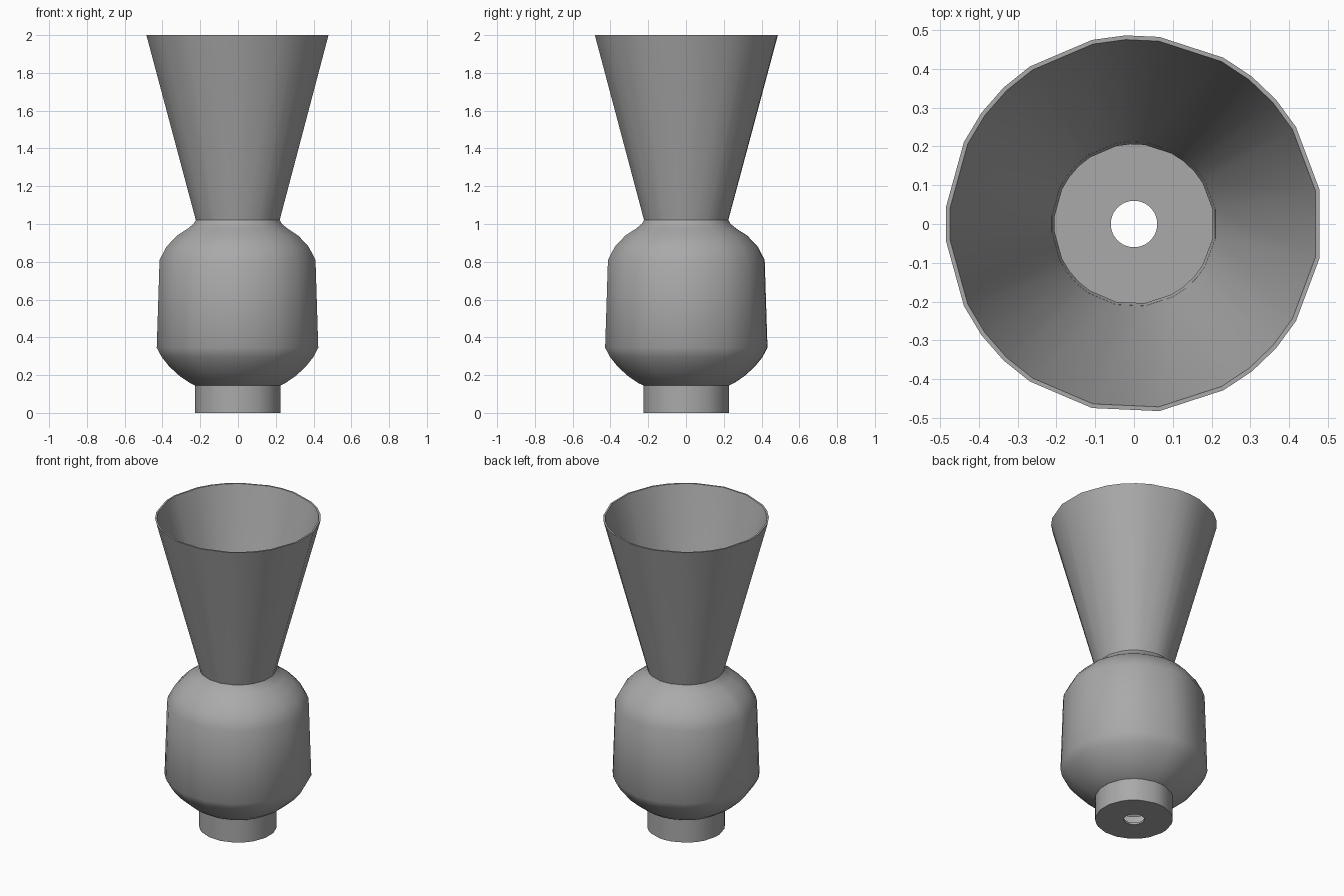
import bpy
import bmesh
from math import cos, sin, tau, radians

cube = bpy.data.objects.get("Cube")
if cube:
    bpy.data.objects.remove(cube)

# One plain grey for every part
grey = bpy.data.materials.new("plain grey")
grey.use_nodes = True
colour = (0.4, 0.4, 0.4, 1)
grey.diffuse_color = colour
grey.node_tree.nodes["Principled BSDF"].inputs["Base Color"].default_value = colour

SIDES = 35
SKIPPED = {0, 2, 7, 11, 16, 19, 24, 26, 28, 33}
FULL = [tau * k / SIDES for k in range(SIDES)]
UNEVEN = [a for k, a in enumerate(FULL) if k not in SKIPPED]
WALL = 0.011


def revolve(name, profile, angles):
    """Spin a closed (radius, height) profile around the z axis."""
    bm = bmesh.new()
    rings = [[bm.verts.new((r * cos(a), r * sin(a), z)) for r, z in profile]
             for a in angles]
    count = len(profile)
    for i, ring in enumerate(rings):
        after = rings[(i + 1) % len(rings)]
        for j in range(count):
            k = (j + 1) % count
            bm.faces.new((ring[j], after[j], after[k], ring[k]))
    bmesh.ops.recalc_face_normals(bm, faces=bm.faces)
    mesh = bpy.data.meshes.new(name)
    bm.to_mesh(mesh)
    bm.free()
    mesh.materials.append(grey)
    obj = bpy.data.objects.new(name, mesh)
    bpy.context.collection.objects.link(obj)
    bpy.ops.object.select_all(action='DESELECT')
    obj.select_set(True)
    bpy.context.view_layer.objects.active = obj
    bpy.ops.object.shade_smooth_by_angle(angle=radians(40))
    return obj


def shell(outer):
    """Close an open outer profile with an inner wall."""
    return outer + [(r - WALL, z) for r, z in reversed(outer)]


# Hollow body: foot, rounded belly and shoulder
revolve("body", shell([
    (0.228, 0), (0.228, 0.145), (0.255, 0.158), (0.31, 0.195), (0.365, 0.245),
    (0.405, 0.295), (0.432, 0.345), (0.417, 0.81), (0.38, 0.88),
    (0.325, 0.938), (0.265, 0.977), (0.237, 1.0), (0.224, 1.02)]), UNEVEN)

# Flared funnel with a small lip inside the neck
revolve("funnel", [
    (0.219, 1.0), (0.224, 1.02), (0.487, 2), (0.476, 2),
    (0.217, 1.03), (0.206, 1.0)], UNEVEN)

# Foot plate with a round hole
revolve("foot_plate", [(0.06, 0), (0.222, 0), (0.222, 0.012), (0.06, 0.012)], FULL)
